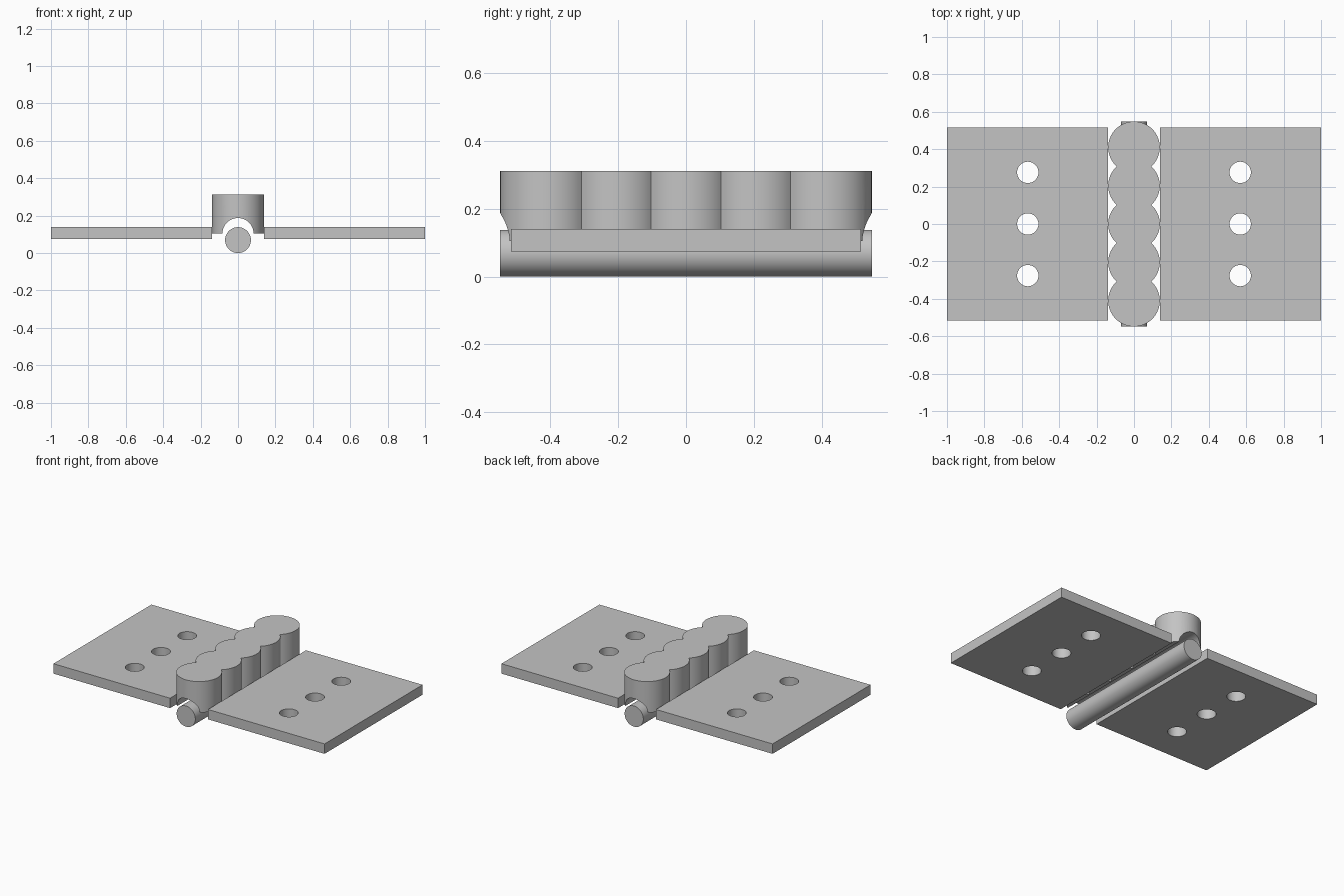
import bpy
import bmesh
import math

cube = bpy.data.objects.get("Cube")
if cube:
    bpy.data.objects.remove(cube, do_unlink=True)

# One plain grey metal
GREY = (0.55, 0.55, 0.55, 1)
metal = bpy.data.materials.new("grey metal")
metal.use_nodes = True
metal.diffuse_color = GREY
metal.node_tree.nodes["Principled BSDF"].inputs["Base Color"].default_value = GREY


def add_cylinder(name, radius, depth, location, along_y=False):
    turn = (math.pi / 2, 0, 0) if along_y else (0, 0, 0)
    bpy.ops.mesh.primitive_cylinder_add(
        vertices=64, radius=radius, depth=depth, location=location, rotation=turn)
    obj = bpy.context.object
    obj.name = name
    return obj


def cut(obj, cutter):
    mod = obj.modifiers.new("cut", "BOOLEAN")
    mod.operation = "DIFFERENCE"
    mod.solver = "EXACT"
    mod.object = cutter
    bpy.context.view_layer.objects.active = obj
    bpy.ops.object.modifier_apply(modifier=mod.name)
    bpy.data.objects.remove(cutter, do_unlink=True)


def finish(obj):
    obj.data.materials.clear()
    obj.data.materials.append(metal)
    bpy.ops.object.select_all(action="DESELECT")
    obj.select_set(True)
    bpy.context.view_layer.objects.active = obj
    bpy.ops.object.shade_smooth_by_angle(angle=math.radians(30))


# Hinge leaves, each with three screw holes
INNER, OUTER, HALF_LENGTH = 0.14, 1.0, 0.516
LOW, HIGH = 0.074, 0.14
for side, name in ((1, "left_leaf"), (-1, "right_leaf")):
    mid = (LOW + HIGH) / 2
    bpy.ops.mesh.primitive_cube_add(size=1, location=(side * (INNER + OUTER) / 2, 0, mid))
    leaf = bpy.context.object
    leaf.name = name
    leaf.scale = (OUTER - INNER, 2 * HALF_LENGTH, HIGH - LOW)
    bpy.ops.object.transform_apply(location=True, rotation=False, scale=True)
    for row in (-1, 0, 1):
        cut(leaf, add_cylinder("hole_cutter", 0.057, 0.3, (side * 0.568, row * 0.276, mid)))
    finish(leaf)

# Hinge pin
RADIUS = 0.069
finish(add_cylinder("hinge_pin", RADIUS, 1.096, (0, 0, RADIUS), along_y=True))

# Row of five merged knuckles: a scalloped outline, extruded upward
KNUCKLE, SPACING, COUNT, STEPS = 0.138, 0.205, 5, 24
BOTTOM, TOP = 0.105, 0.312
overlap = math.asin(SPACING / 2 / KNUCKLE)
outline = []
for i in range(COUNT):
    centre = (i - (COUNT - 1) / 2) * SPACING
    start = -math.pi / 2 if i == 0 else -overlap
    end = math.pi / 2 if i == COUNT - 1 else overlap
    for s in range(STEPS):
        a = start + (end - start) * s / STEPS
        outline.append((KNUCKLE * math.cos(a), centre + KNUCKLE * math.sin(a)))
outline += [(-x, -y) for x, y in outline]

bm = bmesh.new()
base = bm.faces.new([bm.verts.new((x, y, BOTTOM)) for x, y in outline])
grown = bmesh.ops.extrude_face_region(bm, geom=[base])["geom"]
bmesh.ops.translate(bm, vec=(0, 0, TOP - BOTTOM),
                    verts=[v for v in grown if isinstance(v, bmesh.types.BMVert)])
if not any(f.is_valid and all(abs(v.co.z - BOTTOM) < 1e-5 for v in f.verts) for f in bm.faces):
    bm.faces.new([v for v in bm.verts if abs(v.co.z - BOTTOM) < 1e-5])
bmesh.ops.recalc_face_normals(bm, faces=bm.faces)
mesh = bpy.data.meshes.new("knuckles")
bm.to_mesh(mesh)
bm.free()
knuckles = bpy.data.objects.new("knuckles", mesh)
bpy.context.collection.objects.link(knuckles)

# Arched channel that clears the pin
cut(knuckles, add_cylinder("channel_cutter", 0.083, 1.4, (0, 0, 0.104), along_y=True))
finish(knuckles)
